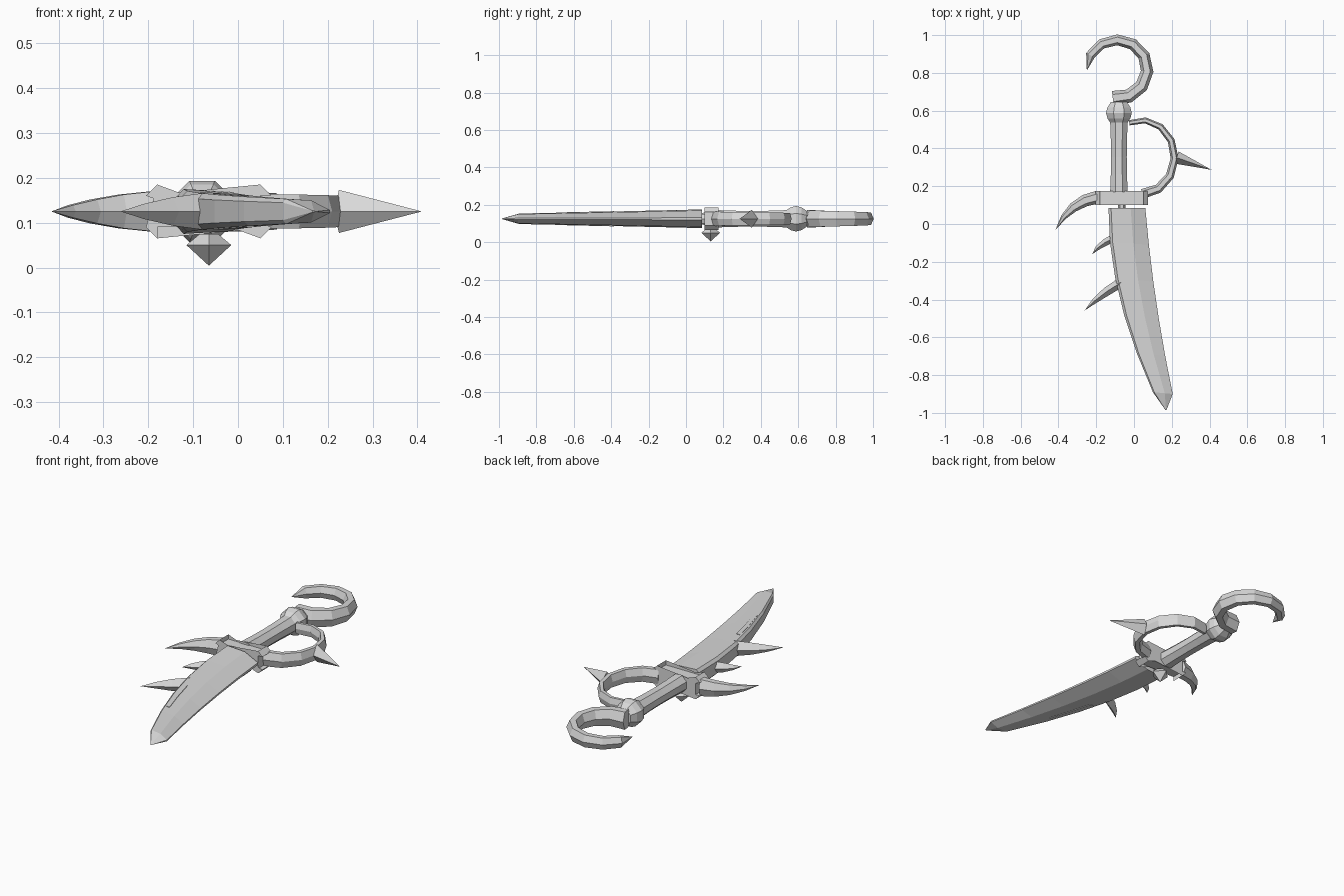
import bpy, bmesh
from math import cos, sin, pi, radians
from mathutils import Vector

cube = bpy.data.objects.get("Cube")
if cube:
    bpy.data.objects.remove(cube)

MIDDLE = Vector((0, 0, 0.125))  # height of the dagger's mid plane
UP = Vector((0, 0, 1))

steel = bpy.data.materials.new("light grey")
steel.use_nodes = True
steel.diffuse_color = (0.7, 0.7, 0.7, 1)
shader = steel.node_tree.nodes["Principled BSDF"]
shader.inputs["Base Color"].default_value = steel.diffuse_color


def skin(name, rings):
    """Joins equal rings of points into a closed flat-shaded solid."""
    bm = bmesh.new()
    loops = [[bm.verts.new(point) for point in ring] for ring in rings]
    for near, far in zip(loops, loops[1:]):
        for i in range(len(near)):
            bm.faces.new((near[i - 1], near[i], far[i], far[i - 1]))
    bm.faces.new(loops[0])
    bm.faces.new(loops[-1])
    bmesh.ops.remove_doubles(bm, verts=bm.verts, dist=0.0005)
    bmesh.ops.recalc_face_normals(bm, faces=bm.faces)
    mesh = bpy.data.meshes.new(name)
    bm.to_mesh(mesh)
    bm.free()
    mesh.materials.append(steel)
    part = bpy.data.objects.new(name, mesh)
    bpy.context.collection.objects.link(part)


def sweep(name, path, sizes, sides=6, turn=0.0):
    """Sweeps a polygon along a flat path; sizes are (half width, half height)."""
    rings = []
    for i, (point, (width, height)) in enumerate(zip(path, sizes)):
        before = path[max(i - 1, 0)]
        after = path[min(i + 1, len(path) - 1)]
        across = (after - before).cross(UP).normalized()
        angles = [turn + 2 * pi * k / sides for k in range(sides)]
        rings.append([point + MIDDLE + across * width * cos(a) + UP * height * sin(a)
                      for a in angles])
    skin(name, rings)


def steps(count):
    return [i / count for i in range(count + 1)]


def bend(start, control, end, t):
    """Point on a quadratic curve through two flat end points."""
    a, b, c = (Vector((*p, 0)) for p in (start, control, end))
    return a.lerp(b, t).lerp(b.lerp(c, t), t)


def arc(centre, radii, first, last, count):
    """Points on an elliptical arc, angles in degrees."""
    angles = [radians(first + (last - first) * t) for t in steps(count)]
    return [Vector((centre[0] + radii[0] * cos(a), centre[1] + radii[1] * sin(a), 0))
            for a in angles]


def horn(name, start, control, tip, width, height, sides, count):
    """Curved spike that narrows to a point."""
    path = [bend(start, control, tip, t) for t in steps(count)]
    sizes = [(width * (1 - t * t), height * (1 - t ** 1.3)) for t in steps(count)]
    sweep(name, path, sizes, sides)


# Blade: thick spine on one side, thin cutting edge on the other
def blade_point(t, across, rise):
    spine = bend((-0.135, 0.085), (-0.14, -0.36), (0.1, -0.89), t)
    edge = bend((0.06, 0.085), (0.1, -0.4), (0.205, -0.9), t)
    half_thickness = 0.05 - 0.022 * t
    return spine.lerp(edge, across) + MIDDLE + UP * half_thickness * rise


upper_half = [(0, 0.7), (0.07, 1), (0.6, 0.88), (1, 0.12)]
section = upper_half + [(across, -rise) for across, rise in reversed(upper_half)]
blade = [[blade_point(t, *corner) for corner in section] for t in steps(5)]
tip = Vector((0.17, -0.99, 0)) + MIDDLE
blade.append([tip.lerp(point, 0.06) for point in blade[-1]])
skin("blade", blade)

# Thin raised strips on both flats of the blade
for side, label in ((1, "upper"), (-1, "lower")):
    strip_section = [(0.12, 0.9), (0.25, 0.9), (0.25, 1.04), (0.12, 1.04)]
    skin(label + "_blade_strip",
         [[blade_point(0.5 + t / 4, across, side * rise) for across, rise in strip_section]
          for t in steps(2)])

# Crossguard block with clipped corners
clipped = [(0.115, 0.06), (0.14, 0.035)]
quadrants = [(1, 1, -1), (1, -1, 1), (-1, -1, -1), (-1, 1, 1)]
outline = [(sx * x, sz * z) for sx, sz, order in quadrants for x, z in clipped[::order]]
skin("crossguard", [[MIDDLE + Vector((x - 0.065, y, z)) for x, z in outline]
                    for y in (0.1, 0.175)])

# Neck joining the blade to the crossguard
sweep("blade_neck", [Vector((-0.065, y, 0)) for y in (0.07, 0.11)], [(0.02, 0.03)] * 2)

# Faceted stud under the crossguard
skin("guard_stud", [[Vector((-0.065 + r * cos(a), 0.132 + r * sin(a), z))
                     for a in (0, pi / 2, pi, -pi / 2)]
                    for z, r in ((0.004, 0), (0.05, 0.05), (0.075, 0.02))])


# Grip and pommel, eight sided with a flat top
def handle(name, start, end, end_radius, swell):
    path = [Vector((-0.08, start + (end - start) * t, 0)) for t in steps(4)]
    radii = [end_radius + swell * sin(pi * t) for t in steps(4)]
    sweep(name, path, [(r, r) for r in radii], 8, pi / 8)


handle("grip", 0.17, 0.54, 0.05, -0.005)
handle("pommel", 0.53, 0.647, 0.045, 0.029)

# Hook behind the pommel, narrowing to a point
hook_sizes = [(0.038 - 0.014 * t, 0.055 - 0.025 * t) for t in steps(9)]
hook_sizes[-1] = (0, 0)
sweep("pommel_hook", arc((-0.09, 0.82), (0.16, 0.155), -98, 183, 9), hook_sizes)

# Curved knuckle guard, thinner toward the pommel
knuckle_sizes = [(0.014 + 0.012 * t, 0.034 + 0.011 * t) for t in steps(7)]
sweep("knuckle_guard", arc((0.04, 0.355), (0.175, 0.195), 112, -88, 7), knuckle_sizes)

# Spikes: one on the knuckle guard, a tusk opposite, two barbs on the spine
horn("knuckle_spike", (0.225, 0.352), (0.318, 0.32), (0.41, 0.287), 0.034, 0.048, 4, 1)
horn("guard_tusk", (-0.19, 0.143), (-0.34, 0.12), (-0.416, -0.032), 0.034, 0.052, 6, 4)
horn("small_barb", (-0.1, -0.07), (-0.19, -0.11), (-0.222, -0.16), 0.021, 0.034, 4, 3)
horn("large_barb", (-0.07, -0.31), (-0.19, -0.38), (-0.262, -0.458), 0.026, 0.042, 4, 3)
